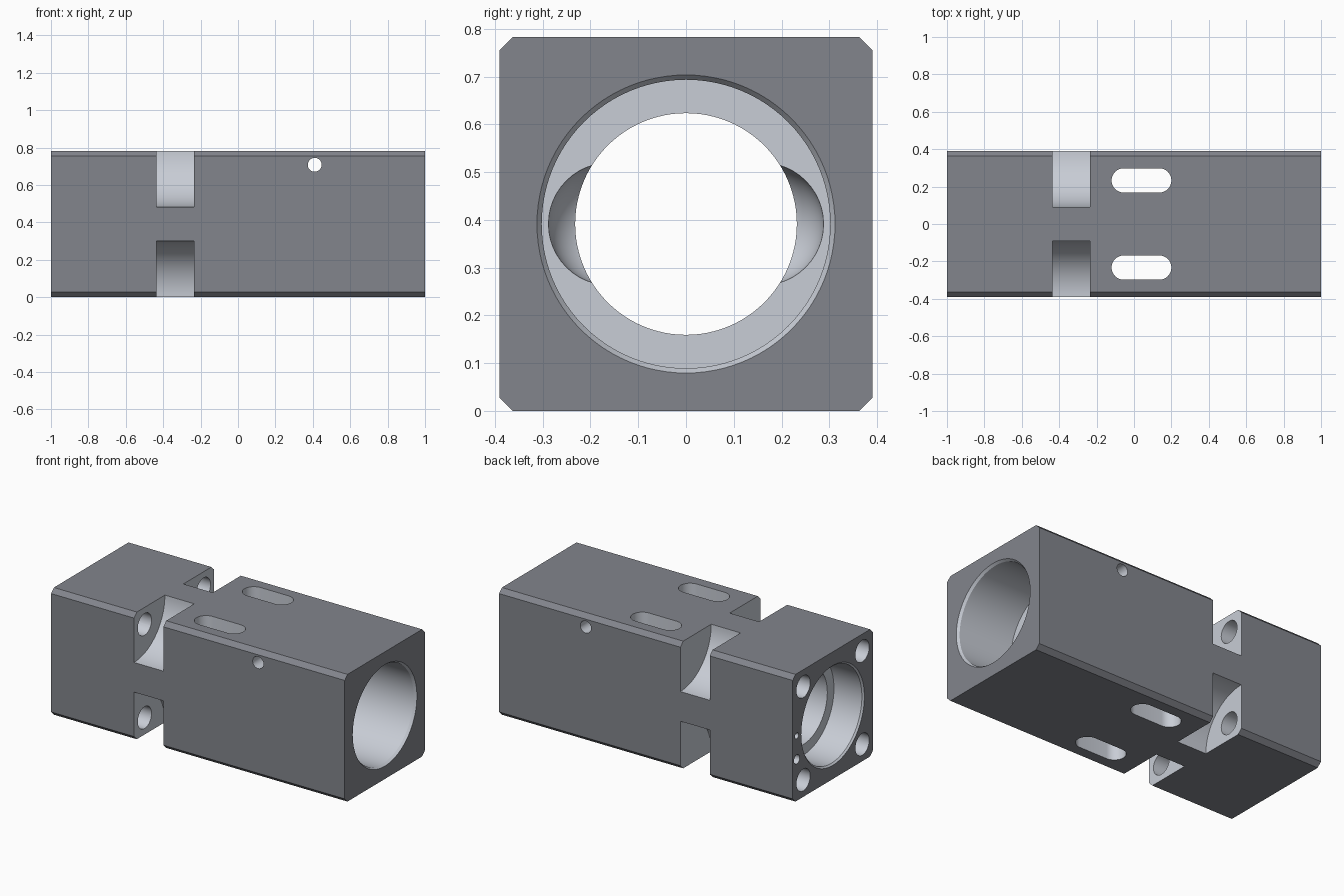
import bpy
import bmesh
from math import cos, sin, pi, radians
from mathutils import Matrix

if "Cube" in bpy.data.objects:
    bpy.data.objects.remove(bpy.data.objects["Cube"])

H = 0.783          # block height
C = H / 2          # bore axis height
W = 0.39           # half width


def make_material(name, color):
    mat = bpy.data.materials.new(name)
    mat.diffuse_color = (*color, 1)
    mat.use_nodes = True
    mat.node_tree.nodes["Principled BSDF"].inputs["Base Color"].default_value = mat.diffuse_color
    return mat


DARK = make_material("dark_coating", (0.225, 0.235, 0.265))
BARE = make_material("bare_metal", (0.58, 0.61, 0.67))


def make_object(name, bm, mat=BARE):
    bmesh.ops.recalc_face_normals(bm, faces=bm.faces)
    mesh = bpy.data.meshes.new(name)
    bm.to_mesh(mesh)
    bm.free()
    mesh.materials.append(mat)
    obj = bpy.data.objects.new(name, mesh)
    bpy.context.collection.objects.link(obj)
    return obj


def prism(name, points, direction, mat=BARE):
    bm = bmesh.new()
    face = bm.faces.new([bm.verts.new(p) for p in points])
    new = bmesh.ops.extrude_face_region(bm, geom=[face])["geom"]
    bmesh.ops.translate(bm, vec=direction,
                        verts=[g for g in new if isinstance(g, bmesh.types.BMVert)])
    return make_object(name, bm, mat)


def lathe_x(name, profile, y=0.0, z=C, segments=64):
    """Solid of revolution about an x-parallel axis from (x, radius) pairs."""
    bm = bmesh.new()
    rings = []
    for x, r in profile:
        rings.append([bm.verts.new((x, y + r * cos(2 * pi * i / segments),
                                    z + r * sin(2 * pi * i / segments)))
                      for i in range(segments)])
    for a, b in zip(rings, rings[1:]):
        for i in range(segments):
            j = (i + 1) % segments
            bm.faces.new((a[i], a[j], b[j], b[i]))
    bm.faces.new(rings[0])
    bm.faces.new(rings[-1])
    return make_object(name, bm)


# Chamfered square block
c = 0.027
corners = [(-W + c, 0), (W - c, 0), (W, c), (W, H - c),
           (W - c, H), (-W + c, H), (-W, H - c), (-W, c)]
block = prism("housing_block", [(-1, y, z) for y, z in corners], (2, 0, 0), DARK)

cutters = []

# Stepped main bore with a chamfered mouth at each end
cutters.append(lathe_x("bore_cutter", [
    (-1.01, 0.307), (-1, 0.307), (-0.99, 0.297), (-0.80, 0.297), (-0.80, 0.232),
    (0.62, 0.232), (0.62, 0.302), (0.985, 0.302), (1, 0.312), (1.01, 0.312)],
    segments=96))

for sy in (-1, 1):
    # Rounded relief pockets beside the bore step
    bm = bmesh.new()
    bmesh.ops.create_uvsphere(bm, u_segments=48, v_segments=24, radius=0.128,
                              matrix=Matrix.Translation((0.621, sy * 0.16, C)))
    cutters.append(make_object("relief_cutter", bm))

    # Vertical access slots
    r, x0, x1 = 0.065, -0.055, 0.135
    outline = []
    for cx, start in ((x1, -pi / 2), (x0, pi / 2)):
        for i in range(17):
            a = start + pi * i / 16
            outline.append((cx + r * cos(a), sy * 0.233 + r * sin(a), -0.1))
    cutters.append(prism("slot_cutter", outline, (0, 0, 1)))

    for sz in (-1, 1):
        # Concave corner notches and the bolt holes leading into them
        cutters.append(lathe_x("notch_cutter", [(-0.435, 0.3), (-0.235, 0.3)],
                               sy * W, C + sz * C, 96))
        cutters.append(lathe_x("bolt_hole_cutter", [(-1.05, 0.067), (-0.4, 0.067)],
                               sy * 0.287, C + sz * 0.287, 40))

# Cross hole near the top
cross = [(0.41 + 0.037 * cos(2 * pi * i / 40), -0.5,
          0.708 + 0.037 * sin(2 * pi * i / 40)) for i in range(40)]
cutters.append(prism("cross_hole_cutter", cross, (0, 1, 0)))

# Small pin holes in the left end
for z, r in ((0.40, 0.018), (0.255, 0.028)):
    cutters.append(lathe_x("pin_hole_cutter", [(-1.05, r), (-0.85, r)], 0.35, z, 32))

# Cut everything out of the block (cut faces keep the bare metal), drop the cutters
bpy.context.view_layer.objects.active = block
for cutter in cutters:
    mod = block.modifiers.new("cut", "BOOLEAN")
    mod.operation = "DIFFERENCE"
    mod.solver = "EXACT"
    mod.material_mode = "TRANSFER"
    mod.object = cutter
    bpy.ops.object.modifier_apply(modifier=mod.name)
    bpy.data.objects.remove(cutter, do_unlink=True)

bpy.ops.object.select_all(action="DESELECT")
block.select_set(True)
bpy.ops.object.shade_smooth_by_angle(angle=radians(25))
